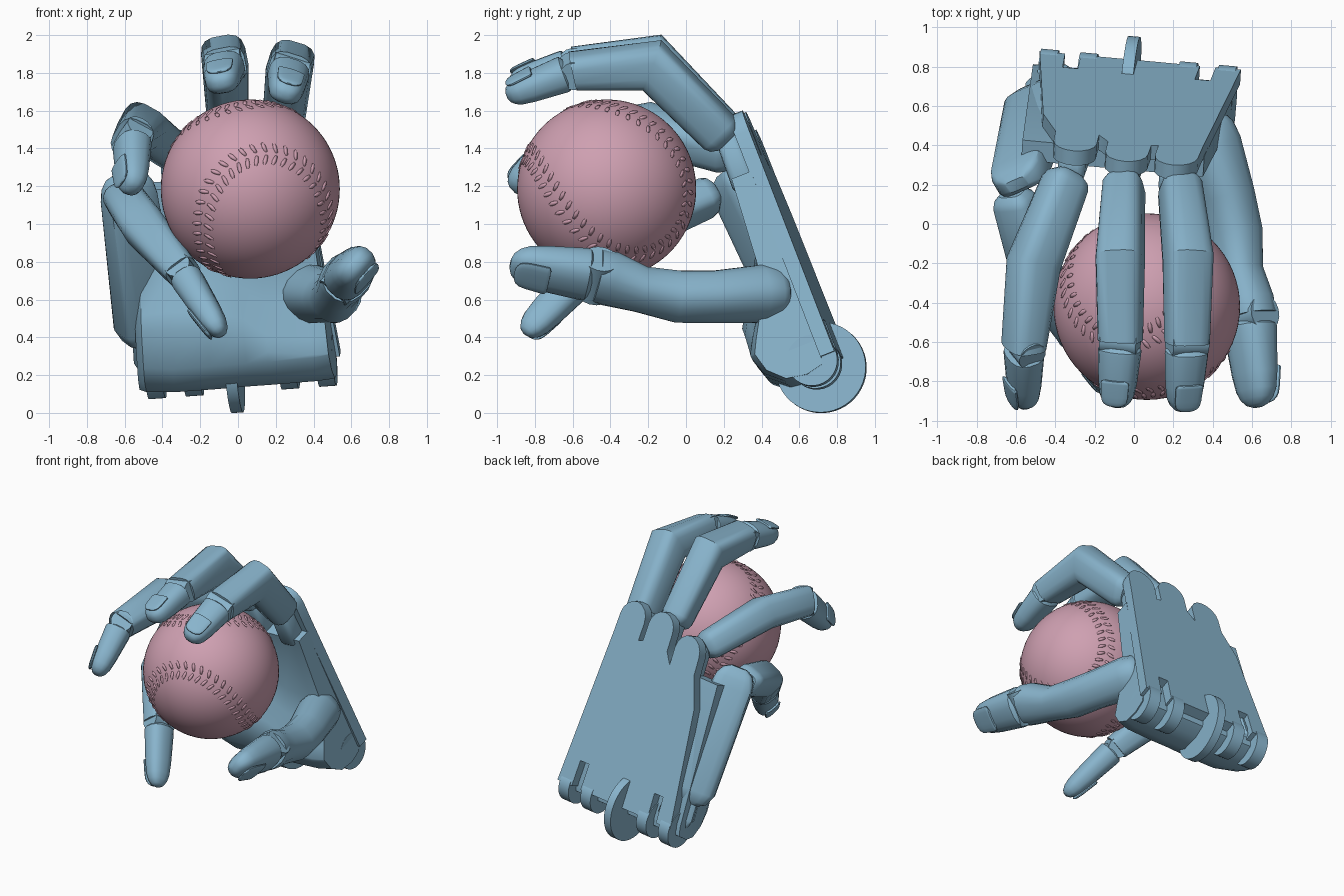
import bpy, bmesh, math
from mathutils import Vector, Matrix

cube = bpy.data.objects.get("Cube")
if cube:
    bpy.data.objects.remove(cube, do_unlink=True)


def material(name, rgb):
    m = bpy.data.materials.new(name)
    m.use_nodes = True
    m.diffuse_color = (*rgb, 1)
    m.node_tree.nodes["Principled BSDF"].inputs["Base Color"].default_value = (*rgb, 1)
    return m


BLUE = material("soft blue", (0.25, 0.46, 0.61))
PINK = material("dusty pink", (0.62, 0.35, 0.44))
BALL = Vector((0.065, -0.42, 1.185))
RADIUS = 0.474


def finish(name, bm, mat, angle=35):
    bmesh.ops.recalc_face_normals(bm, faces=bm.faces)
    mesh = bpy.data.meshes.new(name)
    bm.to_mesh(mesh)
    bm.free()
    mesh.materials.append(mat)
    ob = bpy.data.objects.new(name, mesh)
    bpy.context.collection.objects.link(ob)
    bpy.ops.object.select_all(action='DESELECT')
    ob.select_set(True)
    bpy.context.view_layer.objects.active = ob
    bpy.ops.object.shade_smooth_by_angle(angle=math.radians(angle))


def skin(name, rings):
    """Join equal closed rings of points into a capped solid."""
    bm = bmesh.new()
    rows = [[bm.verts.new(p) for p in ring] for ring in rings]
    n = len(rows[0])
    for a, b in zip(rows, rows[1:]):
        for i in range(n):
            j = (i + 1) % n
            bm.faces.new((a[i], a[j], b[j], b[i]))
    bm.faces.new(rows[0])
    bm.faces.new(rows[-1])
    finish(name, bm, BLUE)


BODY = [(0, .6), (.03, .85), (.08, 1), (.92, 1), (.97, .85), (1, .6)]
TIP = [(0, .75), (.05, .98), (.1, 1), (.6, 1), (.8, .94), (.9, .8), (.97, .55), (1, .25)]
PIN = [(0, 1), (1, 1)]


def frame(d, up):
    d = d.normalized()
    h = (up - d * up.dot(d)).normalized()
    return d.cross(h), h


def section(centre, w, h, a, b, power, sides=16):
    """Superellipse ring with half width a and half height b."""
    ring = []
    for i in range(sides):
        t = 2 * math.pi * (i + .5) / sides
        c, s = math.cos(t), math.sin(t)
        ring.append(centre + w * math.copysign(abs(c) ** (2 / power), c) * a
                    + h * math.copysign(abs(s) ** (2 / power), s) * b)
    return ring


def segment(name, p, q, up, start, end, shape=BODY, power=3.0, sides=16):
    """Straight rounded block tapering from start to end size."""
    p, q = Vector(p), Vector(q)
    w, h = frame(q - p, Vector(up))
    skin(name, [section(p.lerp(q, f), w, h, (start[0] + (end[0] - start[0]) * f) * k,
                        (start[1] + (end[1] - start[1]) * f) * k, power, sides)
                for f, k in shape])


def bent(name, pts, sizes, power):
    """Continuous bent limb with mitred joints and rounded ends."""
    ends = ((.025, .88), (.0, .6))
    rings = []
    for i, (p, (a, b)) in enumerate(zip(pts, sizes)):
        before = (p - pts[max(i - 1, 0)]).normalized()
        after = (pts[min(i + 1, len(pts) - 1)] - p).normalized()
        d = (before + after).normalized()
        w, h = frame(d, p - BALL)
        if i in (0, len(pts) - 1):
            sign = 1 if i == 0 else -1
            caps = [section(p + d * sign * o, w, h, a * k, b * k, power) for o, k in ends]
            caps.append(section(p + d * sign * .06, w, h, a, b, power))
            order = (1, 0, 2) if i == 0 else (2, 0, 1)
            rings += [caps[j] for j in order]
        else:
            rings.append(section(p, w, h, a, b / max(.8, d.dot(after)), power))
    skin(name, rings)


def finger(name, pts, sizes, power=3.2):
    """Bent lower limb, hinged tip and nail, backs away from the ball."""
    pts = [Vector(p) for p in pts]
    p, q = pts[-2:]
    d = (q - p).normalized()
    bent(name + "_base", pts[:-2] + [p + d * .03], sizes[:-1], power)
    up = (p + q) / 2 - BALL
    w, h = frame(d, up)
    hw, hh = sizes[-2]
    segment(name + "_tip", p + d * .03, q, up, (hw, hh), sizes[-1], TIP, 2.5)
    segment(name + "_tip_hinge", p - w * hw * .85, p + w * hw * .85, d,
            (hh * .8, hh * .8), (hh * .8, hh * .8), PIN, 2.0)
    a = p.lerp(q, .55) + h * (hh + sizes[-1][1]) / 2
    b = p.lerp(q, .95) + h * sizes[-1][1] * .9
    segment(name + "_nail", a, b, h, (hw * .66, .014), (hw * .6, .014), TIP, 2.5)


# Ball with raised stitches along its seam
bm = bmesh.new()
bmesh.ops.create_uvsphere(bm, u_segments=64, v_segments=40, radius=RADIUS,
                          matrix=Matrix.Translation(BALL))
finish("ball", bm, PINK)

turn = Matrix.Rotation(math.radians(-12), 3, 'Y') @ Matrix.Rotation(math.radians(8), 3, 'Z')
pole = turn @ Vector((0, .71, -.71))
lobe = turn @ Vector((0, -.71, -.71))
side = pole.cross(lobe)


def seam(t):
    a, b = .7, .3
    x = a * math.cos(t) + b * math.cos(3 * t)
    y = a * math.sin(t) - b * math.sin(3 * t)
    z = 2 * math.sqrt(a * b) * math.sin(2 * t)
    return (lobe * (x - y) * .707 + side * (x + y) * .707 + pole * z).normalized()


bm = bmesh.new()
COUNT = 88
for i in range(COUNT):
    t = 2 * math.pi * i / COUNT
    out = seam(t)
    along = (seam(t + .02) - seam(t - .02)).normalized()
    across = out.cross(along)
    for s in (-1, 1):
        lean = (across * s + along * .35).normalized()
        centre = BALL + (out + across * s * .075).normalized() * RADIUS
        rot = Matrix((lean, out.cross(lean), out)).transposed().to_4x4()
        bmesh.ops.create_icosphere(bm, subdivisions=1, radius=1, matrix=Matrix.Translation(centre)
                                   @ rot @ Matrix.Diagonal((.036, .013, .006, 1)))
finish("ball_stitches", bm, PINK, 60)

# Palm frame: s across, n towards the back of the hand, t from wrist to knuckles
WRIST = Vector((-.02, .715, .24))
up_axis = Vector((-.1, -.362, .925)).normalized()
across_axis = Vector((1, -.09, .07))
across_axis = (across_axis - up_axis * across_axis.dot(up_axis)).normalized()
back_axis = up_axis.cross(across_axis)


def palm(s, n, t):
    return WRIST + across_axis * s * (1 - .1 * t) + back_axis * n + up_axis * t


# Palm body with a heel pad that drops away around the thumb
rings = []
for s, swell, depth in ((-.5, .7, .2), (-.46, .9, .27), (-.3, 1, .32), (-.1, .95, .32),
                        (.1, .7, .31), (.22, .3, .31), (.45, .15, .3), (.54, .1, .27)):
    top = .2 + .25 * swell
    front = -depth
    profile = [(.06, 1.06), (.06, .02), (.04, -.04), (-.05, -.06), (front * .6, -.04),
               (front * .9, .04), (front, .14), (front, top - .08), (front * .85, top),
               (front * .55, top + .14), (-.09, top + .3), (-.05, 1.06)]
    rings.append([palm(s, n, t) for n, t in profile])
skin("palm_body", rings)

# Back plate with wrist slots and three rounded knuckle hoods
KNUCKLES = ((.41, 1.27), (.12, 1.28), (-.19, 1.2))
outline = [(-.47, 0)]
for s in (-.3, .39):
    outline += [(s - .04, 0), (s - .04, .19), (s + .04, .19), (s + .04, 0)]
outline.append((.56, 0))
for s, t in KNUCKLES:
    outline.append((s + .125, t - .13))
    for i in range(9):
        a = math.pi * i / 8
        outline.append((s + .125 * math.cos(a), t + .12 * math.sin(a)))
    outline.append((s - .125, t - .13))
outline += [(-.4, .85)]
skin("palm_back", [[palm(s, n, t) for s, t in outline] for n in (.05, .13)])

# Hinge mounts between the hoods and the finger roots
for i, (s, t) in enumerate(KNUCKLES):
    segment(f"knuckle_mount_{i + 1}", palm(s, .0, t - .28), palm(s - .01, .0, t + .07),
            back_axis, (.075, .07), (.07, .06), BODY, 4.0)

# Wrist lugs and the central wrist disc
for i, s in enumerate((-.42, -.22, .29, .49)):
    segment(f"wrist_lug_{i + 1}", palm(s - .045, 0, 0), palm(s + .045, 0, 0), up_axis,
            (.135, .135), (.135, .135), PIN, 2.0, 32)
segment("wrist_disc", palm(-.03, 0, 0), palm(.03, 0, 0), up_axis,
        (.24, .24), (.24, .24), PIN, 2.0, 48)

# Folded outer plate carrying the little finger, webbed to the palm
FLAP = [(0, .5), (.03, .8), (.1, 1), (.85, 1), (.92, .93), (.97, .75), (1, .4)]
segment("outer_palm_plate", (-.47, .66, .38), (-.595, .2, 1.27), (-.45, .8, .3),
        (.17, .11), (.145, .075), FLAP, 5.0)
segment("outer_palm_web", (-.42, .76, .22), (-.49, .46, .88), (-.4, .8, .3),
        (.13, .05), (.1, .04), FLAP, 5.0)

# Fingers
SIZES = [(.105, .115), (.12, .125), (.112, .095), (.088, .07)]
finger_paths = {
    "index_finger": [(.23, .22, 1.44), (.275, -.18, 1.84), (.27, -.6, 1.81), (.25, -.95, 1.68)],
    "middle_finger": [(-.05, .22, 1.46), (-.07, -.18, 1.87), (-.07, -.59, 1.84),
                      (-.09, -.93, 1.74)],
    "ring_finger": [(-.33, .26, 1.37), (-.51, -.2, 1.51), (-.56, -.62, 1.45), (-.56, -.92, 1.18)],
    "little_finger": [(-.62, .16, 1.16), (-.5, -.24, .99), (-.29, -.54, .74), (-.09, -.85, .42)],
}
for name, (a, b, c, d) in finger_paths.items():
    k = .93 if name == "little_finger" else 1
    finger(name, [a, b, c, c, d], [(w * k, h * k) for w, h in SIZES])

# Thumb: a smooth waisted limb with a rounded root set into the palm
joint = (.585, -.47, .725)
finger("thumb", [(.345, .53, .63), (.395, .4, .63), (.475, .15, .615), (.515, -.04, .615),
                 (.535, -.24, .655), (.57, -.4, .71), joint, joint, (.63, -.93, .79)],
       [(.14, .14), (.15, .145), (.135, .13), (.135, .13), (.12, .115), (.145, .13),
        (.145, .12), (.115, .075)], 2.4)
